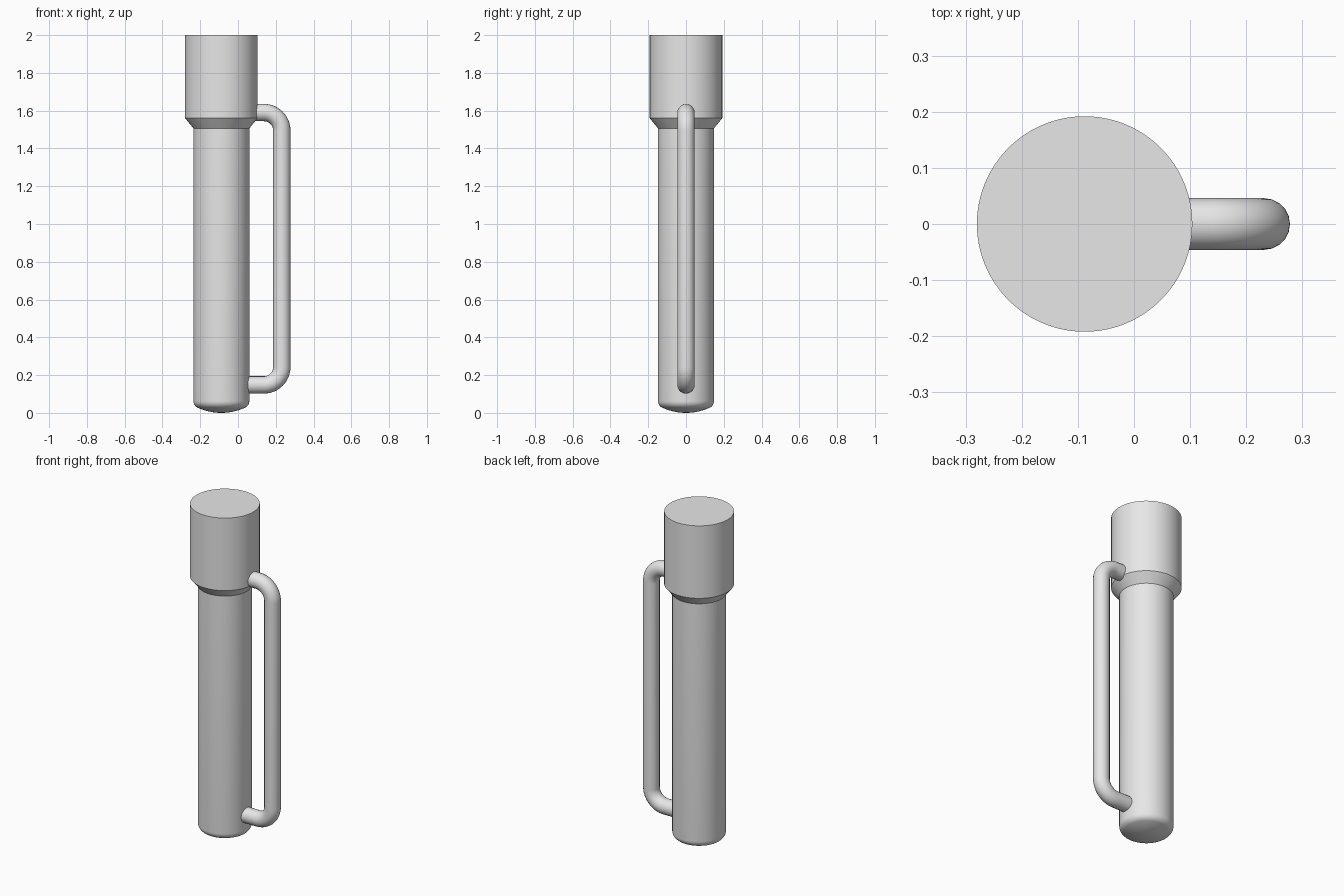
import bpy, bmesh
from math import pi, sin, cos, radians
from mathutils import Vector

cube = bpy.data.objects.get("Cube")
if cube:
    bpy.data.objects.remove(cube, do_unlink=True)

AXIS_X = -0.088
BODY_R, HEAD_R = 0.148, 0.192

grey = bpy.data.materials.new("plain grey")
grey.use_nodes = True
colour = (0.8, 0.8, 0.8, 1)
grey.diffuse_color = colour
grey.node_tree.nodes["Principled BSDF"].inputs["Base Color"].default_value = colour


def finish(obj, angle):
    """Apply the material and smooth shading with sharp rims."""
    obj.data.materials.clear()
    obj.data.materials.append(grey)
    bpy.ops.object.select_all(action="DESELECT")
    obj.select_set(True)
    bpy.context.view_layer.objects.active = obj
    bpy.ops.object.shade_smooth_by_angle(angle=radians(angle))


def lathe(name, profile, sides=96):
    """Revolve (radius, height) pairs from bottom to top, closing both ends."""
    bm = bmesh.new()
    rings = [[bm.verts.new((r * cos(2 * pi * i / sides), r * sin(2 * pi * i / sides), z))
              for i in range(sides)] for r, z in profile]
    for low, high in zip(rings, rings[1:]):
        for i in range(sides):
            j = (i + 1) % sides
            bm.faces.new((low[i], low[j], high[j], high[i]))
    bm.faces.new(rings[0][::-1])
    bm.faces.new(rings[-1])
    mesh = bpy.data.meshes.new(name)
    bm.to_mesh(mesh)
    bm.free()
    obj = bpy.data.objects.new(name, mesh)
    obj.location.x = AXIS_X
    bpy.context.collection.objects.link(obj)
    finish(obj, 30)


def arc(centre, radius, start, end, steps=16):
    """Points on an arc in the x-z plane, angles in degrees."""
    angles = [radians(start + (end - start) * i / steps) for i in range(steps + 1)]
    return [Vector((centre[0] + radius * cos(a), 0, centre[1] + radius * sin(a))) for a in angles]


# Body with a shallow domed base and a rounded lower edge
fillet = 0.04
dome = [(0.115 * t / 8, 0.023 * (t / 8) ** 2) for t in range(1, 8)]
edge = [(BODY_R - fillet + fillet * cos(radians(a)), 0.063 + fillet * sin(radians(a)))
        for a in range(-70, 1, 10)]
lathe("body", dome + edge + [(BODY_R, 1.52)])

# Wide head with a tapered collar
lathe("head", [(BODY_R - 0.005, 1.5), (HEAD_R, 1.56), (HEAD_R, 2.0)])

# Side handle: a round tube with two bends
bend, tube_x, low_z, high_z = 0.095, 0.232, 0.148, 1.59
path = [Vector((0.0, 0, low_z))]
path += arc((tube_x - bend, low_z + bend), bend, -90, 0)
path += arc((tube_x - bend, high_z - bend), bend, 0, 90)
path += [Vector((0.0, 0, high_z))]
curve = bpy.data.curves.new("handle", "CURVE")
curve.dimensions = "3D"
curve.bevel_depth = 0.046
curve.bevel_resolution = 8
curve.use_fill_caps = True
spline = curve.splines.new("POLY")
spline.points.add(len(path) - 1)
for point, co in zip(spline.points, path):
    point.co = (*co, 1)
handle = bpy.data.objects.new("handle", curve)
bpy.context.collection.objects.link(handle)
bpy.context.view_layer.objects.active = handle
bpy.ops.object.select_all(action="DESELECT")
handle.select_set(True)
bpy.ops.object.convert(target="MESH")
finish(bpy.context.object, 40)
